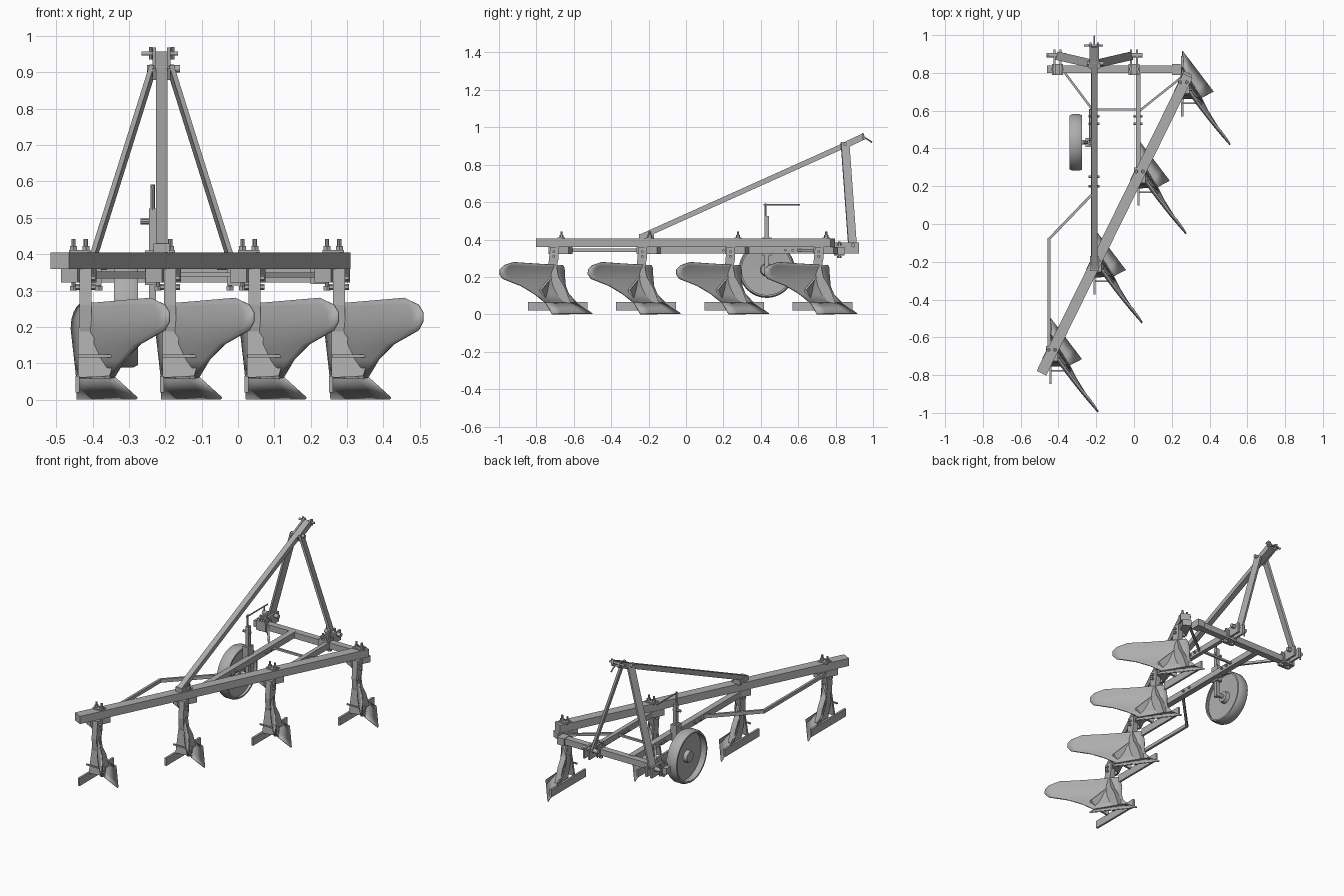
import bpy, bmesh, math
from mathutils import Vector, Matrix

cube = bpy.data.objects.get("Cube")
if cube:
    bpy.data.objects.remove(cube, do_unlink=True)

steel = bpy.data.materials.new("grey steel")
steel.use_nodes = True
GREY = (0.42, 0.42, 0.42, 1)
steel.diffuse_color = GREY
steel.node_tree.nodes["Principled BSDF"].inputs["Base Color"].default_value = GREY


def finish(name, bm, smooth=False):
    bmesh.ops.recalc_face_normals(bm, faces=bm.faces)
    me = bpy.data.meshes.new(name)
    bm.to_mesh(me)
    bm.free()
    ob = bpy.data.objects.new(name, me)
    bpy.context.collection.objects.link(ob)
    me.materials.append(steel)
    if smooth:
        bpy.ops.object.select_all(action='DESELECT')
        ob.select_set(True)
        bpy.context.view_layer.objects.active = ob
        bpy.ops.object.shade_smooth_by_angle(angle=math.radians(35))
    return ob


def frame(p, q):
    p, q = Vector(p), Vector(q)
    d = q - p
    return Matrix.Translation((p + q) / 2) @ d.to_track_quat('Y', 'Z').to_matrix().to_4x4(), d.length


def bar(name, p, q, w, h):
    """Square-section bar from p to q, w wide and h deep."""
    m, length = frame(p, q)
    bm = bmesh.new()
    bmesh.ops.create_cube(bm, size=1, matrix=m @ Matrix.Diagonal((w, length, h, 1)))
    return finish(name, bm)


def box(name, lo, hi):
    mid = [(a + b) / 2 for a, b in zip(lo, hi)]
    return bar(name, (mid[0], lo[1], mid[2]), (mid[0], hi[1], mid[2]), hi[0] - lo[0], hi[2] - lo[2])


def rod(name, p, q, r, sides=12):
    m, length = frame(p, q)
    bm = bmesh.new()
    bmesh.ops.create_cone(bm, cap_ends=True, segments=sides, radius1=r, radius2=r, depth=length,
                          matrix=m @ Matrix.Rotation(math.pi / 2, 4, 'X'))
    return finish(name, bm, sides > 6)


def prism(name, pts, depth):
    """Closed outline of 3D points pushed along the depth vector."""
    bm = bmesh.new()
    f = bm.faces.new([bm.verts.new(p) for p in pts])
    new = bmesh.ops.extrude_face_region(bm, geom=[f])["geom"]
    bmesh.ops.translate(bm, vec=depth, verts=[v for v in new if isinstance(v, bmesh.types.BMVert)])
    return finish(name, bm)


def loft(name, rows, steps, bulge, thick):
    """Skin between left and right points of each row."""
    bm = bmesh.new()
    grid = []
    for left, right in rows:
        left, right = Vector(left), Vector(right)
        line = []
        for i in range(steps + 1):
            t = i / steps
            p = left.lerp(right, t)
            p += Vector((-0.8, -0.6, 0)) * bulge * 4 * t * (1 - t)
            line.append(bm.verts.new(p))
        grid.append(line)
    for a, b in zip(grid, grid[1:]):
        for i in range(steps):
            bm.faces.new((a[i], a[i + 1], b[i + 1], b[i]))
    ob = finish(name, bm, True)
    mod = ob.modifiers.new("thickness", 'SOLIDIFY')
    mod.thickness = thick
    mod.offset = 0
    return ob


def bolt(name, x, y, z0, z1, r=0.006):
    rod(name, (x, y, z0), (x, y, z1), r, 8)
    rod(name + "_nut", (x, y, z0), (x, y, z0 + 0.012), r * 1.9, 6)


# main diagonal beam
TAIL, HEAD = Vector((-0.49, -0.79, 0.382)), Vector((0.285, 0.785, 0.382))
along = (HEAD - TAIL).normalized()
bar("main_beam", TAIL, HEAD, 0.056, 0.045)

# lower frame
box("cross_beam", (-0.46, 0.8, 0.322), (0.24, 0.838, 0.358))
box("cross_beam_flange", (0.2, 0.79, 0.318), (0.245, 0.848, 0.36))
box("long_beam", (-0.228, -0.2, 0.325), (-0.193, 0.81, 0.36))
box("short_beam", (0.01, 0.27, 0.325), (0.034, 0.81, 0.36))
box("tie_bar", (-0.21, 0.6, 0.337), (0.02, 0.612, 0.349))
bar("left_diagonal", (-0.37, 0.805, 0.343), (-0.22, 0.605, 0.343), 0.012, 0.014)
bar("right_diagonal", (0.03, 0.6, 0.343), (0.25, 0.775, 0.343), 0.012, 0.014)
bar("side_brace_front", (-0.2, 0.18, 0.343), (-0.45, -0.08, 0.343), 0.014, 0.02)
bar("side_brace_rear", (-0.45, -0.075, 0.343), (-0.45, -0.66, 0.343), 0.014, 0.02)
for y in (0.57, 0.53, 0.25, 0.2):
    rod("frame_bolt", (-0.24, y, 0.343), (-0.182, y, 0.343), 0.007, 6)
for y in (0.57, 0.53):
    rod("frame_bolt", (-0.002, y, 0.343), (0.045, y, 0.343), 0.007, 6)

# sloping stay and mast
bar("sloping_stay", (-0.21, -0.24, 0.415), (-0.21, 0.94, 0.945), 0.032, 0.028)
box("stay_foot", (-0.232, -0.25, 0.4), (-0.188, -0.17, 0.43))
for side in (-1, 1):
    bar("mast_leg", (-0.21 + side * 0.022, 0.85, 0.92), (-0.21 + side * 0.195, 0.89, 0.37), 0.045, 0.013)
    bar("top_fork", (-0.21 + side * 0.02, 0.83, 0.895), (-0.21 + side * 0.02, 0.955, 0.953), 0.01, 0.034)
    rod("fork_peg", (-0.21 + side * 0.03, 0.945, 0.935), (-0.21 + side * 0.03, 0.945, 0.97), 0.005, 8)
rod("mast_pin", (-0.25, 0.85, 0.91), (-0.16, 0.85, 0.91), 0.01)
rod("top_pin", (-0.265, 0.945, 0.952), (-0.165, 0.945, 0.952), 0.006)
rod("pin_handle", (-0.21, 0.945, 0.952), (-0.21, 0.995, 0.92), 0.004, 8)

# lower hitch lugs and pins
for cx in (-0.405, 0.0):
    for dx in (-0.016, 0.016):
        box("hitch_lug", (cx + dx - 0.006, 0.79, 0.325), (cx + dx + 0.006, 0.925, 0.385))
    box("hitch_clamp", (cx - 0.03, 0.79, 0.314), (cx + 0.03, 0.848, 0.368))
    rod("hitch_pin", (cx - 0.058, 0.893, 0.37), (cx + 0.045, 0.893, 0.37), 0.012)
    rod("linch_pin", (cx - 0.05, 0.893, 0.335), (cx - 0.05, 0.893, 0.405), 0.004, 8)
    for dx in (-0.022, 0.022):
        bolt("hitch_bolt", cx + dx, 0.82, 0.3, 0.385)
        bolt("hitch_bolt_top", cx + dx, 0.82, 0.366, 0.39)

# depth wheel, lathed round the x axis
bm = bmesh.new()
PROFILE = [(-0.033, 0.134), (-0.033, 0.143), (-0.018, 0.15), (0.018, 0.15), (0.033, 0.143), (0.033, 0.134),
           (0.014, 0.138), (0.008, 0.035), (0.03, 0.03), (0.03, 0.0), (-0.022, 0.0), (-0.022, 0.03),
           (0.0, 0.035), (0.004, 0.138)]
CENTRE = Vector((-0.308, 0.432, 0.238))
ring = [bm.verts.new(CENTRE + Vector((x, 0, r))) for x, r in PROFILE]
edges = [bm.edges.new((a, b)) for a, b in zip(ring, ring[1:] + ring[:1])]
bmesh.ops.spin(bm, geom=ring + edges, cent=CENTRE, axis=(1, 0, 0), angle=math.tau, steps=48, use_duplicate=False)
bmesh.ops.remove_doubles(bm, verts=bm.verts, dist=0.0001)
finish("depth_wheel", bm, True)

# wheel carrier and crank
rod("wheel_axle", CENTRE, (-0.225, 0.432, 0.238), 0.012)
box("wheel_column", (-0.245, 0.42, 0.22), (-0.226, 0.444, 0.525))
box("column_sleeve", (-0.256, 0.408, 0.315), (-0.22, 0.456, 0.41))
rod("column_lock", (-0.268, 0.432, 0.49), (-0.22, 0.432, 0.49), 0.008, 8)
rod("crank_screw", (-0.235, 0.425, 0.52), (-0.235, 0.425, 0.592), 0.006, 8)
rod("crank_arm", (-0.235, 0.415, 0.585), (-0.235, 0.61, 0.585), 0.004, 8)

# plough bodies: coordinates of the leading one, stepped back along the beam
BOARD = [((.255, .835, .06), (.357, .667, .06)), ((.25, .79, .107), (.387, .605, .11)),
         ((.245, .772, .15), (.43, .535, .152)), ((.24, .768, .195), (.495, .437, .19)),
         ((.242, .766, .22), (.508, .42, .215)), ((.248, .766, .24), (.508, .422, .24)),
         ((.256, .764, .254), (.495, .445, .262)), ((.264, .76, .262), (.46, .495, .279))]
SHARE = [((.256, .915, .003), (.42, .70, .003)), ((.255, .835, .06), (.357, .667, .06))]
SHANK = [(.735, .36), (.735, .3), (.725, .25), (.735, .2), (.77, .14), (.8, .06),
         (.72, .06), (.7, .13), (.685, .2), (.68, .26), (.69, .36)]
FROG = [(.257, .66, .06), (.257, .69, .2), (.3, .69, .2), (.36, .632, .13), (.345, .665, .065)]
for n in range(4):
    off = Vector((-0.2325, -0.472, 0)) * n
    def at(p):
        return Vector(p) + off
    loft("mouldboard", [(at(a), at(b)) for a, b in BOARD], 10, 0.008, 0.007)
    loft("share", [(at(a), at(b)) for a, b in SHARE], 4, 0, 0.007)
    box("landside", at((.25, .57, .02)), at((.262, .89, .065)))
    prism("shank", [at((.262, y, z)) for y, z in SHANK], Vector((.032, 0, 0)))
    prism("frog_plate", [at(p) for p in FROG], Vector((0, .012, 0)))
    bar("share_bracket", at((.262, .8, .063)), at((.34, .67, .063)), 0.02, 0.012)
    bar("frog_strut", at((.258, .64, .12)), at((.36, .64, .12)), 0.008, 0.008)
    # clamp holding the shank to the beam
    c = at((.262, .76, .341))
    c.y -= 0.01
    bar("clamp_block", c - along * 0.065, c + along * 0.055, 0.05, 0.037)
    box("clamp_plate", (c.x - .03, c.y - .02, .404), (c.x + .03, c.y + .02, .412))
    for dx in (-.017, .017):
        bolt("clamp_bolt", c.x + dx, c.y, .411, .442)
        bolt("clamp_bolt_lower", c.x + dx, c.y - .03, .3, .33)
    for z in (.31, .335):
        rod("shank_bolt", at((.25, .71, z)), at((.306, .71, z)), .008, 6)
